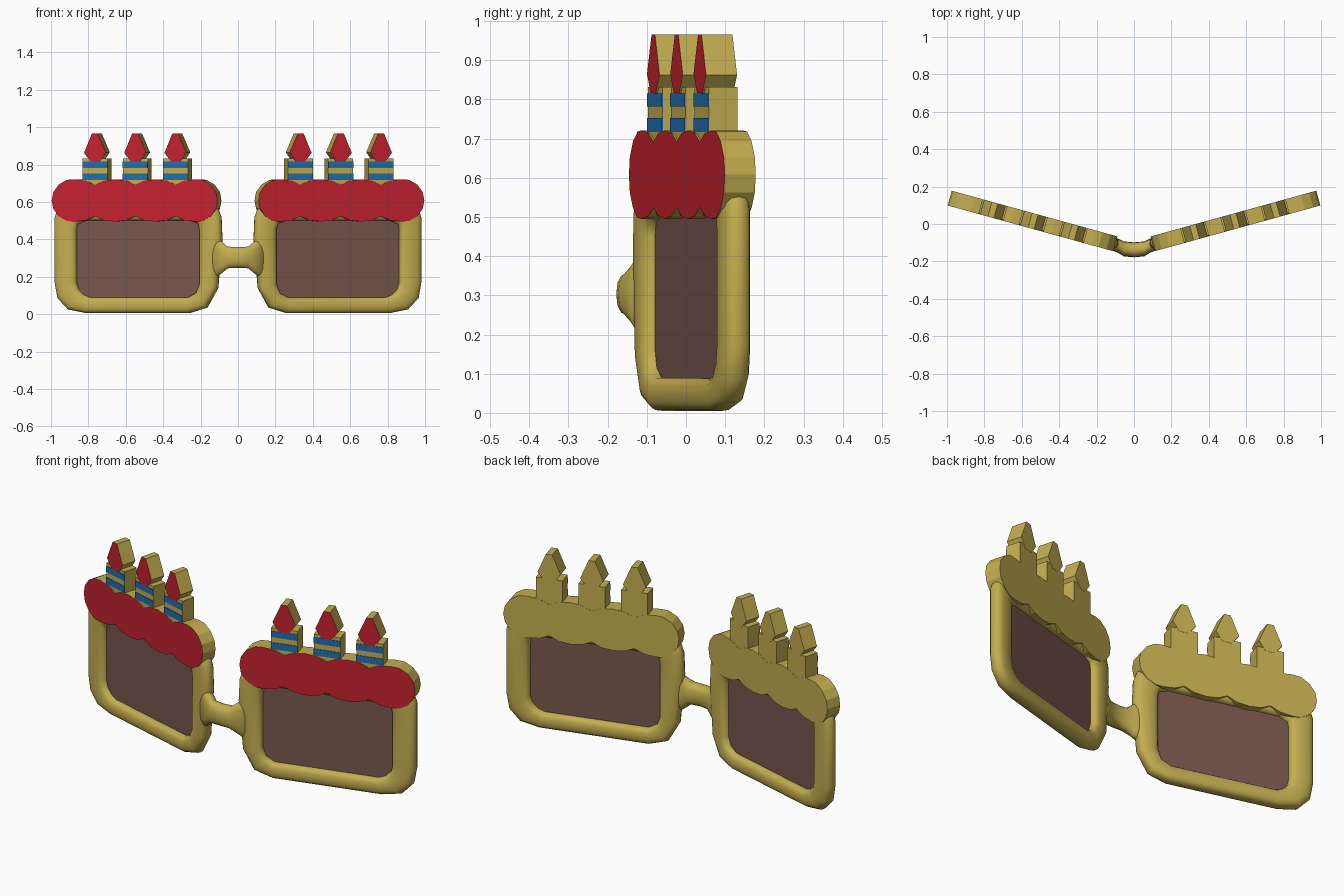
import bpy, bmesh, math
from mathutils import Vector

if "Cube" in bpy.data.objects:
    bpy.data.objects.remove(bpy.data.objects["Cube"])

SLOPE = 0.276
ANG = math.atan(SLOPE)
FRONT = Vector((math.sin(ANG), -math.cos(ANG), 0))


def material(name, rgb):
    m = bpy.data.materials.new(name)
    m.diffuse_color = (*rgb, 1)
    m.use_nodes = True
    m.node_tree.nodes["Principled BSDF"].inputs["Base Color"].default_value = m.diffuse_color
    return m


GOLD = material("gold", (0.55, 0.42, 0.08))
RED = material("red", (0.55, 0.016, 0.028))
BLUE = material("blue", (0.014, 0.16, 0.44))
LENS = material("brown_lens", (0.19, 0.093, 0.075))


def place(x, z, v):
    """Point on the swept-back front plane, v deep behind it."""
    return Vector((x, -0.175 + SLOPE * x, z)) - FRONT * v


def finish(name, bm, mats, mirror=True, smooth=False):
    bmesh.ops.recalc_face_normals(bm, faces=bm.faces[:])
    if len(mats) > 1:                       # second colour on front faces
        for f in bm.faces:
            f.material_index = int(f.normal.dot(FRONT) > 0.98)
    me = bpy.data.meshes.new(name)
    bm.to_mesh(me)
    bm.free()
    for m in mats:
        me.materials.append(m)
    ob = bpy.data.objects.new(name, me)
    bpy.context.collection.objects.link(ob)
    if mirror:
        mod = ob.modifiers.new("mirror", 'MIRROR')
        mod.use_mirror_merge = False
    if smooth:
        for p in me.polygons:
            p.use_smooth = True
    return ob


def prism(name, pts, v0, v1, mats):
    """Extrude an x/z outline between two depths."""
    bm = bmesh.new()
    a = [bm.verts.new(place(x, z, v0)) for x, z in pts]
    b = [bm.verts.new(place(x, z, v1)) for x, z in pts]
    bm.faces.new(a)
    bm.faces.new(b[::-1])
    for i in range(len(a)):
        j = (i + 1) % len(a)
        bm.faces.new((a[i], b[i], b[j], a[j]))
    return finish(name, bm, mats)


def skin(bm, rings, closed):
    """Bridge successive rings of vertices."""
    n = len(rings[0])
    for k in range(len(rings) if closed else len(rings) - 1):
        r, s = rings[k], rings[(k + 1) % len(rings)]
        for i in range(n):
            j = (i + 1) % n
            bm.faces.new((r[i], r[j], s[j], s[i]))


def spow(c, e):
    return math.copysign(abs(c) ** e, c)


# frame: rounded section swept between an inner and an outer outline
outer = [(0.095, 0.40), (0.118, 0.14), (0.175, 0.035), (0.27, 0.005),
         (0.82, 0.005), (0.92, 0.025), (0.975, 0.085), (0.99, 0.17),
         (0.99, 0.52), (0.965, 0.59), (0.90, 0.62), (0.19, 0.62),
         (0.125, 0.59), (0.10, 0.52)]
inner = [(0.216, 0.38), (0.216, 0.16), (0.232, 0.115), (0.275, 0.09),
         (0.80, 0.09), (0.835, 0.105), (0.862, 0.135), (0.871, 0.17),
         (0.871, 0.45), (0.865, 0.48), (0.82, 0.50), (0.27, 0.50),
         (0.225, 0.485), (0.216, 0.45)]
bm = bmesh.new()
rings = []
for (ox, oz), (ix, iz) in zip(outer, inner):
    ring = []
    for k in range(16):
        t = 2 * math.pi * k / 16
        s = 0.5 + 0.5 * spow(math.cos(t), 0.75)
        v = 0.041 + 0.038 * spow(math.sin(t), 0.75)
        ring.append(bm.verts.new(place(ix + (ox - ix) * s, iz + (oz - iz) * s, v)))
    rings.append(ring)
skin(bm, rings, True)
finish("frame", bm, [GOLD], smooth=True)

# lens: thin pane tucked into the frame
cx, cz = 0.54, 0.30
prism("lens", [(cx + (x - cx) * 1.03, cz + (z - cz) * 1.03) for x, z in inner],
      0.038, 0.043, [LENS])

# nose bridge: flared bar bowed forward
bm = bmesh.new()
half = [(0.0, -0.138, 0.040, 0.057), (0.055, -0.133, 0.040, 0.059),
        (0.085, -0.116, 0.038, 0.085), (0.135, -0.100, 0.034, 0.12)]
sections = [(-x, y, ry, rz) for x, y, ry, rz in half[:0:-1]] + half
rings = []
for x, y, ry, rz in sections:
    rings.append([bm.verts.new((x, y + ry * spow(math.cos(t), 0.8),
                                0.303 + rz * spow(math.sin(t), 0.8)))
                  for t in (2 * math.pi * k / 14 for k in range(14))])
skin(bm, rings, False)
bm.faces.new(rings[0])
bm.faces.new(rings[-1])
finish("nose_bridge", bm, [GOLD], mirror=False, smooth=True)

# frosting: four scalloped bumps with rounded ends
PITCH, FIRST, MID = 0.215, 0.2275, 0.608
top = [(0.118, 0.045), (0.147, 0.085), (0.19, 0.110)]
for b in range(4):
    c = FIRST + b * PITCH
    if b:
        top += [(c - 0.1075, 0.084), (c - 0.06, 0.106)]
    top.append((c, 0.113))
    if b < 3:
        top.append((c + 0.06, 0.106))
top += [(0.915, 0.110), (0.958, 0.085), (0.987, 0.045)]
outline = ([(0.110, MID)] + [(x, MID + h) for x, h in top] + [(0.996, MID)]
           + [(x, MID - h) for x, h in top[::-1]])
prism("frosting", outline, -0.001, 0.081, [GOLD, RED])

# candles with blue stripes and red-faced flames
for i in range(3):
    c = 0.335 + i * PITCH
    w = 0.067

    def box(z0, z1):
        return [(c - w, z0), (c + w, z0), (c + w, z1), (c - w, z1)]

    prism(f"candle_{i + 1}", box(0.64, 0.832), 0.004, 0.08, [GOLD])
    for j, (z0, z1) in enumerate(((0.718, 0.753), (0.782, 0.815))):
        prism(f"candle_{i + 1}_stripe_{j + 1}", box(z0, z1), 0.001, 0.006, [BLUE])
    flame = [(c - 0.026, 0.817), (c + 0.022, 0.815), (c + 0.058, 0.862),
             (c + 0.016, 0.965), (c - 0.016, 0.965), (c - 0.058, 0.865)]
    prism(f"flame_{i + 1}", flame, -0.001, 0.081, [GOLD, RED])
